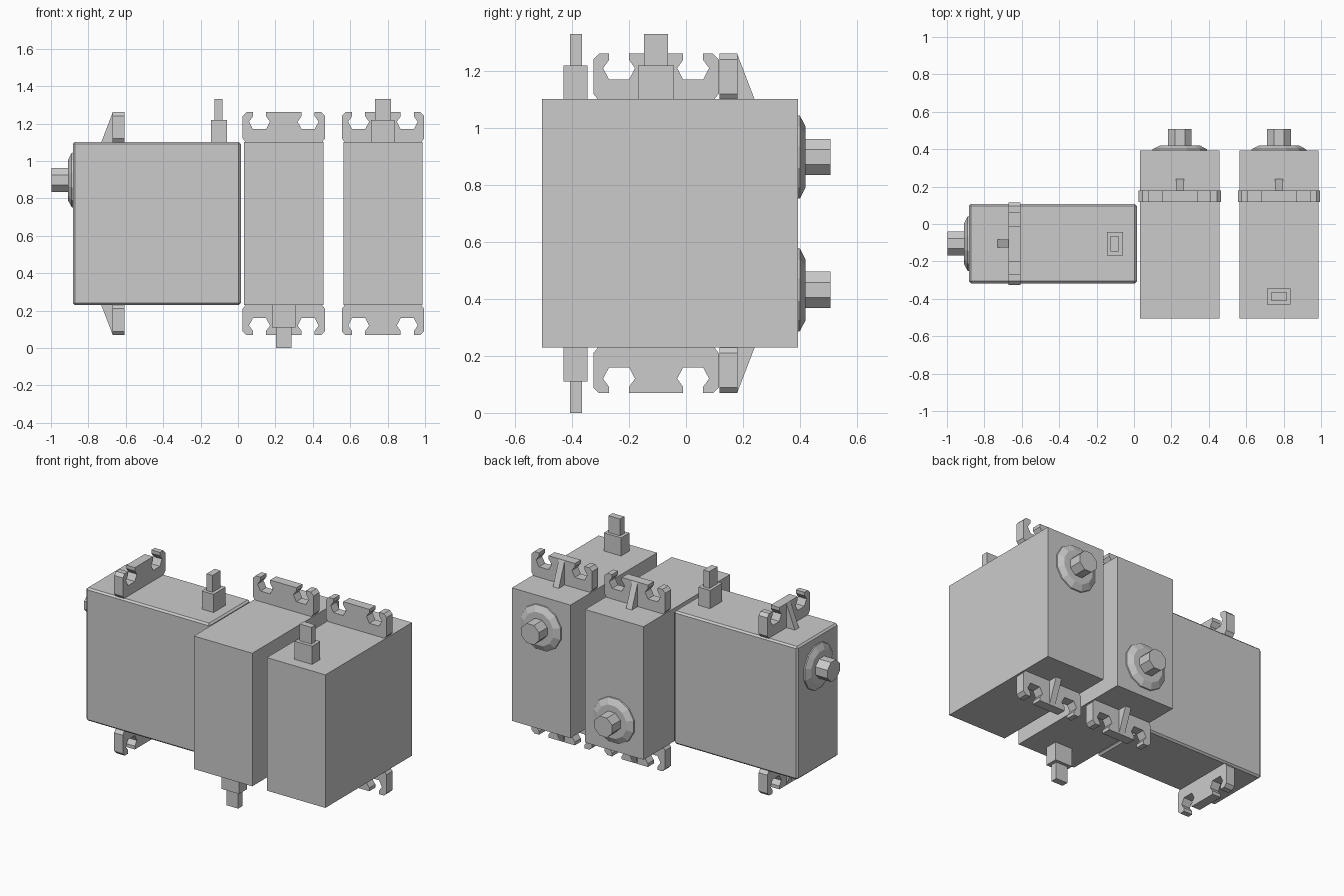
import bpy, bmesh
from math import pi
from mathutils import Matrix, Vector

cube = bpy.data.objects.get("Cube")
if cube:
    bpy.data.objects.remove(cube, do_unlink=True)

grey = bpy.data.materials.new("servo grey")
grey.use_nodes = True
colour = (0.6, 0.6, 0.6, 1)
grey.diffuse_color = colour
grey.node_tree.nodes["Principled BSDF"].inputs["Base Color"].default_value = colour

HALF_H = 0.436   # half height of the case
SHAFT_Z = 0.233  # shaft height above the case middle


def finish(bm, name, place):
    bmesh.ops.recalc_face_normals(bm, faces=bm.faces)
    bm.transform(place)
    mesh = bpy.data.meshes.new(name)
    bm.to_mesh(mesh)
    bm.free()
    mesh.materials.append(grey)
    obj = bpy.data.objects.new(name, mesh)
    bpy.context.collection.objects.link(obj)
    return obj


def box(bm, lo, hi):
    lo, hi = Vector(lo), Vector(hi)
    mat = Matrix.Translation((lo + hi) / 2) @ Matrix.Diagonal((hi - lo).to_4d())
    bmesh.ops.create_cube(bm, size=1, matrix=mat)


def prism(bm, points, offset):
    face = bm.faces.new([bm.verts.new(p) for p in points])
    ext = bmesh.ops.extrude_face_region(bm, geom=[face], use_keep_orig=True)
    verts = [g for g in ext["geom"] if isinstance(g, bmesh.types.BMVert)]
    bmesh.ops.translate(bm, verts=verts, vec=offset)


def cone(bm, r1, r2, y1, y2, sides):
    mat = (Matrix.Translation((0, (y1 + y2) / 2, SHAFT_Z))
           @ Matrix.Rotation(-pi / 2, 4, 'X') @ Matrix.Rotation(pi / sides, 4, 'Z'))
    bmesh.ops.create_cone(bm, cap_ends=True, segments=sides, radius1=r1,
                          radius2=r2, depth=y2 - y1, matrix=mat)


# Half outline of a mounting ear with its open hexagonal screw slot
ear_half = [(0, 0.596), (0.095, 0.596), (0.095, 0.574), (0.074, 0.545),
            (0.095, 0.505), (0.165, 0.505), (0.186, 0.545), (0.165, 0.574),
            (0.165, 0.596), (0.2, 0.596), (0.22, 0.576), (0.22, 0.455),
            (0.2, 0.43)]


def servo(prefix, place, chamfer):
    # Case
    bm = bmesh.new()
    box(bm, (-0.212, -0.505, -HALF_H), (0.212, 0.393, HALF_H))
    if chamfer:
        bmesh.ops.bevel(bm, geom=bm.edges[:], offset=chamfer, segments=1,
                        affect='EDGES')
    finish(bm, prefix + "_case", place)

    # Ears with a stiffening rib, above and below
    for side, word in ((1, "upper"), (-1, "lower")):
        bm = bmesh.new()
        outline = ear_half + [(-x, z) for x, z in reversed(ear_half[1:])]
        prism(bm, [(x, 0.118, side * z) for x, z in outline], (0, 0.062, 0))
        finish(bm, f"{prefix}_{word}_ear", place)
        bm = bmesh.new()
        rib = [(0.17, 0.43), (0.17, 0.594), (0.18, 0.594), (0.243, 0.43)]
        prism(bm, [(-0.021, y, side * z) for y, z in rib], (0.042, 0, 0))
        finish(bm, f"{prefix}_{word}_rib", place)

    # Output flange and shaft
    bm = bmesh.new()
    cone(bm, 0.155, 0.15, 0.38, 0.4, 12)
    cone(bm, 0.15, 0.11, 0.4, 0.42, 12)
    finish(bm, prefix + "_flange", place)
    bm = bmesh.new()
    cone(bm, 0.069, 0.069, 0.41, 0.507, 8)
    finish(bm, prefix + "_shaft", place)

    # Cable outlet
    bm = bmesh.new()
    box(bm, (-0.063, -0.43, 0.42), (0.063, -0.345, 0.555))
    box(bm, (-0.042, -0.408, 0.55), (0.042, -0.365, 0.665))
    finish(bm, prefix + "_cable_outlet", place)


servo("left", Matrix.Translation((0.775, 0, 0.665)), 0)
servo("middle", Matrix.Translation((0.245, 0, 0.665)) @ Matrix.Rotation(pi, 4, 'Y'), 0)
servo("right", Matrix.Translation((-0.49, -0.105, 0.665)) @ Matrix.Rotation(pi / 2, 4, 'Z'), 0.011)
